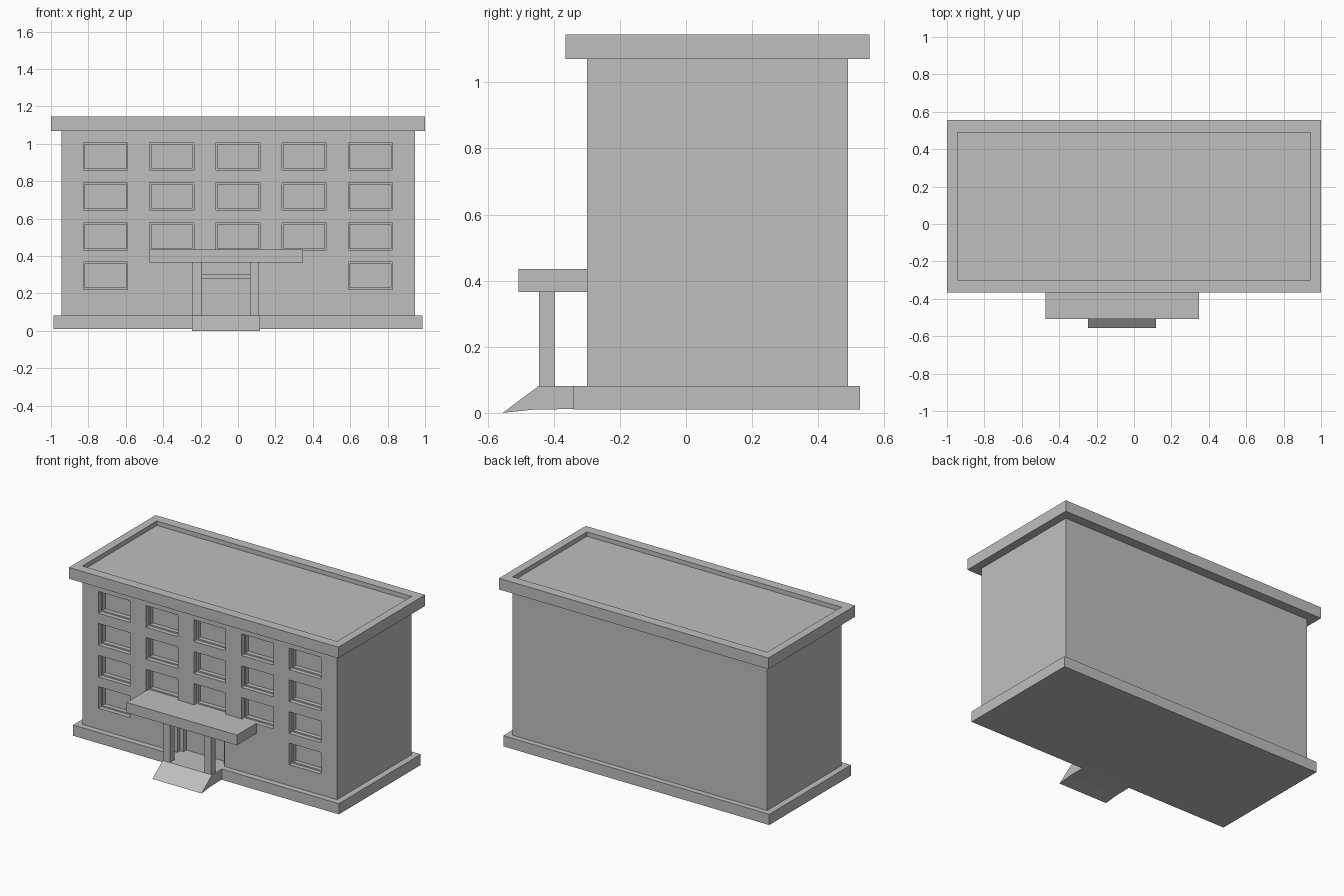
import bpy
import bmesh

cube = bpy.data.objects.get("Cube")
if cube:
    bpy.data.objects.remove(cube, do_unlink=True)

grey = bpy.data.materials.new("plain grey")
grey.use_nodes = True
tone = (0.52, 0.52, 0.52, 1)
grey.diffuse_color = tone
grey.node_tree.nodes["Principled BSDF"].inputs["Base Color"].default_value = tone


def finish(name, bm):
    """Turn a bmesh into a named, flat shaded object."""
    bmesh.ops.recalc_face_normals(bm, faces=bm.faces)
    mesh = bpy.data.meshes.new(name)
    bm.to_mesh(mesh)
    bm.free()
    mesh.materials.append(grey)
    obj = bpy.data.objects.new(name, mesh)
    bpy.context.collection.objects.link(obj)
    return obj


def add_box(bm, x, y, z):
    """Add a box given its (low, high) range on each axis."""
    verts = bmesh.ops.create_cube(bm, size=1)["verts"]
    for v in verts:
        v.co = [r[0] if c < 0 else r[1] for c, r in zip(v.co, (x, y, z))]


def box(name, x, y, z):
    bm = bmesh.new()
    add_box(bm, x, y, z)
    return finish(name, bm)


FRONT, BACK, SIDE = -0.30, 0.49, 0.945
BASE_TOP = 0.082

# Main block, whose top is the sunken roof floor
walls = box("walls", (-SIDE, SIDE), (FRONT, BACK), (BASE_TOP - 0.03, 1.115))

# Window and door openings: (x centre, half width, bottom, top, frame width)
openings = []
for row, bottom in enumerate((0.222, 0.432, 0.646, 0.86)):
    for col in range(-2, 3):
        if row > 0 or abs(col) == 2:
            openings.append((col * 0.354, 0.118, bottom, bottom + 0.145, 0.009))
openings.append((-0.065, 0.175, 0.03, 0.302, 0.025))


def cut_openings(depth, inner):
    """Cut every opening to a depth, narrowed by its frame if inner."""
    bm = bmesh.new()
    for x, half, low, high, frame in openings:
        f = frame if inner else 0
        add_box(bm, (x - half + f, x + half - f),
                (FRONT - 0.1, FRONT + depth), (low + f, high - f))
    cutter = finish("opening_cutter", bm)
    cutter.hide_render = True
    mod = walls.modifiers.new("openings", "BOOLEAN")
    mod.operation = "DIFFERENCE"
    mod.solver = "EXACT"
    mod.object = cutter
    bpy.context.view_layer.objects.active = walls
    bpy.ops.object.modifier_apply(modifier=mod.name)
    bpy.data.objects.remove(cutter, do_unlink=True)


cut_openings(0.03, False)
cut_openings(0.06, True)

# Parapet: a rectangular ring around the roof
bm = bmesh.new()
rings = []
for x, low, high in ((1.0, -0.365, 0.555), (SIDE, FRONT, BACK)):
    for z in (1.07, 1.145):
        rings.append([bm.verts.new((px, py, z)) for px, py in
                      ((-x, low), (x, low), (x, high), (-x, high))])
outer_low, outer_high, inner_low, inner_high = rings
for a, b in ((outer_low, outer_high), (outer_high, inner_high),
             (inner_high, inner_low), (inner_low, outer_low)):
    for i in range(4):
        j = (i + 1) % 4
        bm.faces.new((a[i], a[j], b[j], b[i]))
finish("roof_parapet", bm)

# Plinth
box("base_plinth", (-0.987, 0.987), (-0.34, 0.527), (0.01, BASE_TOP))

# Entrance step with a sloped front, extruded from its side profile
bm = bmesh.new()
profile = [(-0.555, 0), (-0.445, BASE_TOP), (-0.32, BASE_TOP),
           (-0.32, 0.012), (-0.46, 0.01)]
face = bm.faces.new([bm.verts.new((-0.247, y, z)) for y, z in profile])
extruded = bmesh.ops.extrude_face_region(bm, geom=[face])["geom"]
bmesh.ops.translate(bm, vec=(0.365, 0, 0),
                    verts=[g for g in extruded if isinstance(g, bmesh.types.BMVert)])
finish("entrance_ramp", bm)

# Canopy and its two posts
box("entrance_canopy", (-0.472, 0.347), (-0.507, FRONT), (0.366, 0.435))
for name, x in (("right_post", -0.242), ("left_post", 0.064)):
    box(name, (x, x + 0.047), (-0.445, -0.397), (BASE_TOP, 0.37))
